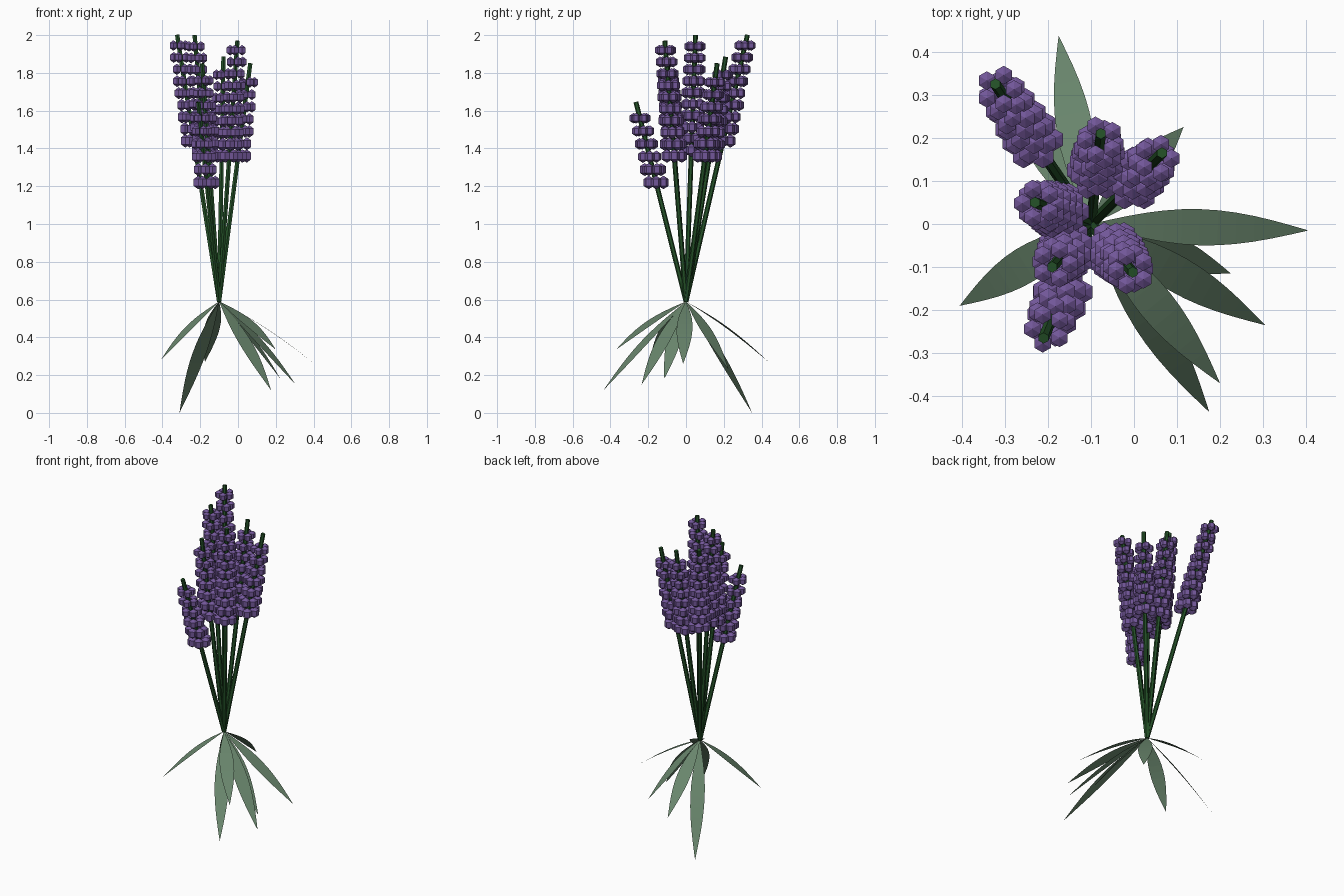
import bpy, bmesh, math
from mathutils import Vector, Matrix

cube = bpy.data.objects.get("Cube")
if cube:
    bpy.data.objects.remove(cube, do_unlink=True)


def make_material(name, rgb):
    mat = bpy.data.materials.new(name)
    mat.use_nodes = True
    color = (*rgb, 1.0)
    mat.diffuse_color = color
    bsdf = mat.node_tree.nodes["Principled BSDF"]
    bsdf.inputs["Base Color"].default_value = color
    bsdf.inputs["Roughness"].default_value = 0.9
    return mat


PURPLE = make_material("petal purple", (0.17, 0.095, 0.32))
STEM_GREEN = make_material("stem dark green", (0.017, 0.08, 0.02))
LEAF_GREEN = make_material("leaf grey green", (0.14, 0.235, 0.15))

ROOT = Vector((-0.1, 0.0, 0.59))
UP = Vector((0, 0, 1))


def finish(bm, name, mat):
    mesh = bpy.data.meshes.new(name)
    bm.to_mesh(mesh)
    bm.free()
    mesh.materials.append(mat)
    obj = bpy.data.objects.new(name, mesh)
    bpy.context.collection.objects.link(obj)
    return obj


# Straight six-sided stalk from the shared root to its tip
def add_stem(name, tip):
    axis = tip - ROOT
    turn = UP.rotation_difference(axis).to_matrix().to_4x4()
    bm = bmesh.new()
    bmesh.ops.create_cone(bm, cap_ends=True, segments=6, radius1=0.013, radius2=0.013,
                          depth=axis.length,
                          matrix=Matrix.Translation((ROOT + tip) / 2) @ turn)
    finish(bm, name, STEM_GREEN)


# Rings of upright six-sided buds, shrinking towards the tip
def add_spike(name, tip, low, high):
    bm = bmesh.new()
    rows = round((high - low) / 0.062) + 1
    for row in range(rows):
        t = row / (rows - 1)
        z = low + (high - low) * t
        center = ROOT.lerp(tip, (z - ROOT.z) / (tip.z - ROOT.z))
        ring = 0.045 - 0.010 * t
        size = 0.032 - 0.007 * t
        count = 6 if t < 0.6 else 5
        for i in range(count):
            a = math.tau * (i + 0.5 * (row % 2)) / count
            spot = center + Vector((math.cos(a), math.sin(a), 0)) * ring
            bmesh.ops.create_uvsphere(
                bm, u_segments=6, v_segments=3, radius=size,
                matrix=Matrix.Translation(spot) @ Matrix.Diagonal((1, 1, 1.12, 1)))
    finish(bm, name, PURPLE)


# Thin pointed blade, widest near the middle and slightly arched
def add_leaf(name, tip, width=0.042, steps=12):
    chord = tip - ROOT
    side = UP.cross(chord).normalized()
    bm = bmesh.new()
    rows = []
    for i in range(steps + 1):
        t = i / steps
        mid = ROOT + chord * t + UP * 0.02 * math.sin(math.pi * t)
        half = side * width * math.sin(math.pi * t)
        if i in (0, steps):
            rows.append([bm.verts.new(mid)])
        else:
            rows.append([bm.verts.new(mid - half), bm.verts.new(mid + half)])
    for a, b in zip(rows, rows[1:]):
        bm.faces.new(a + b[::-1])
    bm.normal_update()
    for face in bm.faces:
        if face.normal.z < 0:
            face.normal_flip()
    finish(bm, name, LEAF_GREEN)


# Flower stalks: tip position, lowest and highest bud rows
stalks = [
    ((-0.322, 0.325, 2.0), 1.44, 1.945),
    ((-0.077, 0.21, 1.885), 1.36, 1.79),
    ((0.065, 0.165, 1.85), 1.36, 1.75),
    ((-0.23, 0.05, 2.0), 1.39, 1.94),
    ((-0.19, -0.10, 1.85), 1.36, 1.76),
    ((-0.003, -0.112, 1.97), 1.36, 1.92),
    ((-0.21, -0.265, 1.645), 1.22, 1.56),
]
for n, (tip, low, high) in enumerate(stalks, 1):
    add_stem(f"stem_{n}", Vector(tip))
    add_spike(f"flower_spike_{n}", Vector(tip), low, high)

# Leaf tips fanning out and down from the root
leaf_tips = [
    (-0.175, 0.437, 0.27), (0.115, 0.225, 0.23), (0.405, -0.015, 0.26),
    (0.225, -0.115, 0.18), (0.305, -0.235, 0.15), (0.2, -0.37, 0.335),
    (0.175, -0.437, 0.12), (-0.405, -0.19, 0.285), (-0.31, 0.35, 0.0),
]
for n, tip in enumerate(leaf_tips, 1):
    add_leaf(f"leaf_{n}", Vector(tip))
